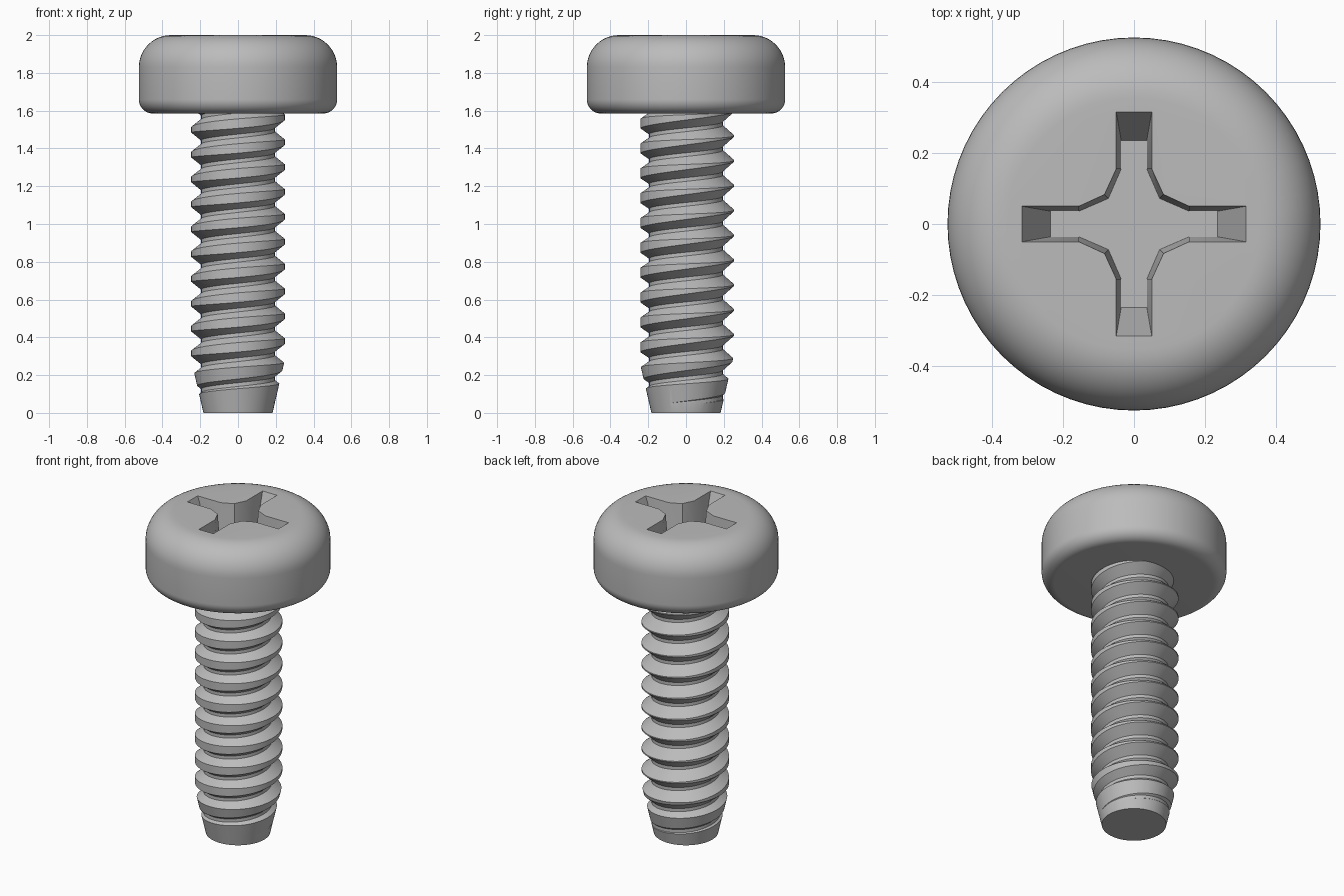
import bpy
import bmesh
from math import sin, cos, pi

cube = bpy.data.objects.get("Cube")
if cube:
    bpy.data.objects.remove(cube, do_unlink=True)

SEG = 72
HEIGHT = 2.0
HEAD_BASE = 1.585
HEAD_R = 0.525

steel = bpy.data.materials.new("plain_grey_steel")
steel.use_nodes = True
GREY = (0.5, 0.5, 0.5, 1)
steel.diffuse_color = GREY
steel.node_tree.nodes["Principled BSDF"].inputs["Base Color"].default_value = GREY


def finish(bm, name):
    """Turn a bmesh into a grey object."""
    bmesh.ops.recalc_face_normals(bm, faces=bm.faces[:])
    mesh = bpy.data.meshes.new(name)
    bm.to_mesh(mesh)
    bm.free()
    mesh.materials.append(steel)
    obj = bpy.data.objects.new(name, mesh)
    bpy.context.collection.objects.link(obj)
    return obj


def loft(rings, name):
    """Skin closed rings of equal length and cap both ends."""
    bm = bmesh.new()
    loops = [[bm.verts.new(p) for p in ring] for ring in rings]
    n = len(loops[0])
    for a, b in zip(loops, loops[1:]):
        for i in range(n):
            j = (i + 1) % n
            bm.faces.new((a[i], a[j], b[j], b[i]))
    bm.faces.new(loops[0][::-1])
    bm.faces.new(loops[-1])
    return finish(bm, name)


def lathe(profile, name):
    angles = [2 * pi * i / SEG for i in range(SEG)]
    return loft([[(r * cos(a), r * sin(a), z) for a in angles] for r, z in profile], name)


def arc(cx, cz, r, start, end, steps=12):
    angles = [start + (end - start) * i / steps for i in range(steps + 1)]
    return [(cx + r * cos(a), cz + r * sin(a)) for a in angles]


def cut(obj, cutter, operation):
    """Apply a boolean and discard its cutter."""
    cutter.hide_render = True
    mod = obj.modifiers.new("cut", "BOOLEAN")
    mod.operation = operation
    mod.solver = "EXACT"
    mod.object = cutter
    bpy.ops.object.select_all(action="DESELECT")
    bpy.context.view_layer.objects.active = obj
    obj.select_set(True)
    bpy.ops.object.modifier_apply(modifier=mod.name)
    bpy.data.objects.remove(cutter, do_unlink=True)
    bpy.ops.object.shade_smooth_by_angle(angle=pi / 6)


# Pan head: small lower fillet, large upper fillet
LOW, TOP = 0.075, 0.17
head = lathe(arc(HEAD_R - LOW, HEAD_BASE + LOW, LOW, -pi / 2, 0)
             + arc(HEAD_R - TOP, HEIGHT - TOP, TOP, 0, pi / 2), "head")


# Cross recess with sloped arm ends and chamfered inner corners
def cross_ring(t, floor=1.8):
    length, half = 0.235 + 0.08 * t, 0.036 + 0.014 * t
    bend, corner = 0.155, 0.072 + 0.011 * t
    ring = []
    quarter = [(length, -half), (length, half), (bend, half), (corner, corner), (half, bend)]
    for _ in range(4):
        ring += [(x, y, floor + (HEIGHT - floor) * t) for x, y in quarter]
        quarter = [(-y, x) for x, y in quarter]
    return ring


cut(head, loft([cross_ring(0), cross_ring(1.1)], "recess_cutter"), "DIFFERENCE")


# Right-hand helical thread, crest slightly eccentric toward the back
def threaded_rod(name, pitch=0.1316, first_crest=0.117, root=0.195):
    bm = bmesh.new()
    columns = []
    for j in range(SEG):
        a = 2 * pi * j / SEG
        crest = 0.248 + 0.007 * sin(a)
        flat = 0.014 - 0.011 * sin(a)
        column = []
        for turn in range(-3, 13):
            z = first_crest + pitch * (turn + j / SEG)
            for dz, r in ((-0.056, root), (-flat, crest), (flat, crest), (0.056, root)):
                column.append(bm.verts.new((r * cos(a), r * sin(a), z + dz)))
        columns.append(column)
    # The last column meets the first one turn higher
    columns.append(columns[0][4:])
    for a, b in zip(columns, columns[1:]):
        for i in range(min(len(a), len(b)) - 1):
            bm.faces.new((a[i], b[i], b[i + 1], a[i + 1]))
    # Close both ends to a point on the axis
    low, high = bm.verts.new((0, 0, -0.5)), bm.verts.new((0, 0, 2.2))
    for e in [e for e in bm.edges if e.is_boundary]:
        bm.faces.new((*e.verts, low if e.verts[0].co.z < 0.8 else high))
    return finish(bm, name)


# Trim the rod to a tapered, flat-ended tip
shank = threaded_rod("threaded_shank")
envelope = lathe([(0.183, 0), (0.303, 0.52), (0.303, HEAD_BASE + 0.06)], "tip_cutter")
cut(shank, envelope, "INTERSECT")
